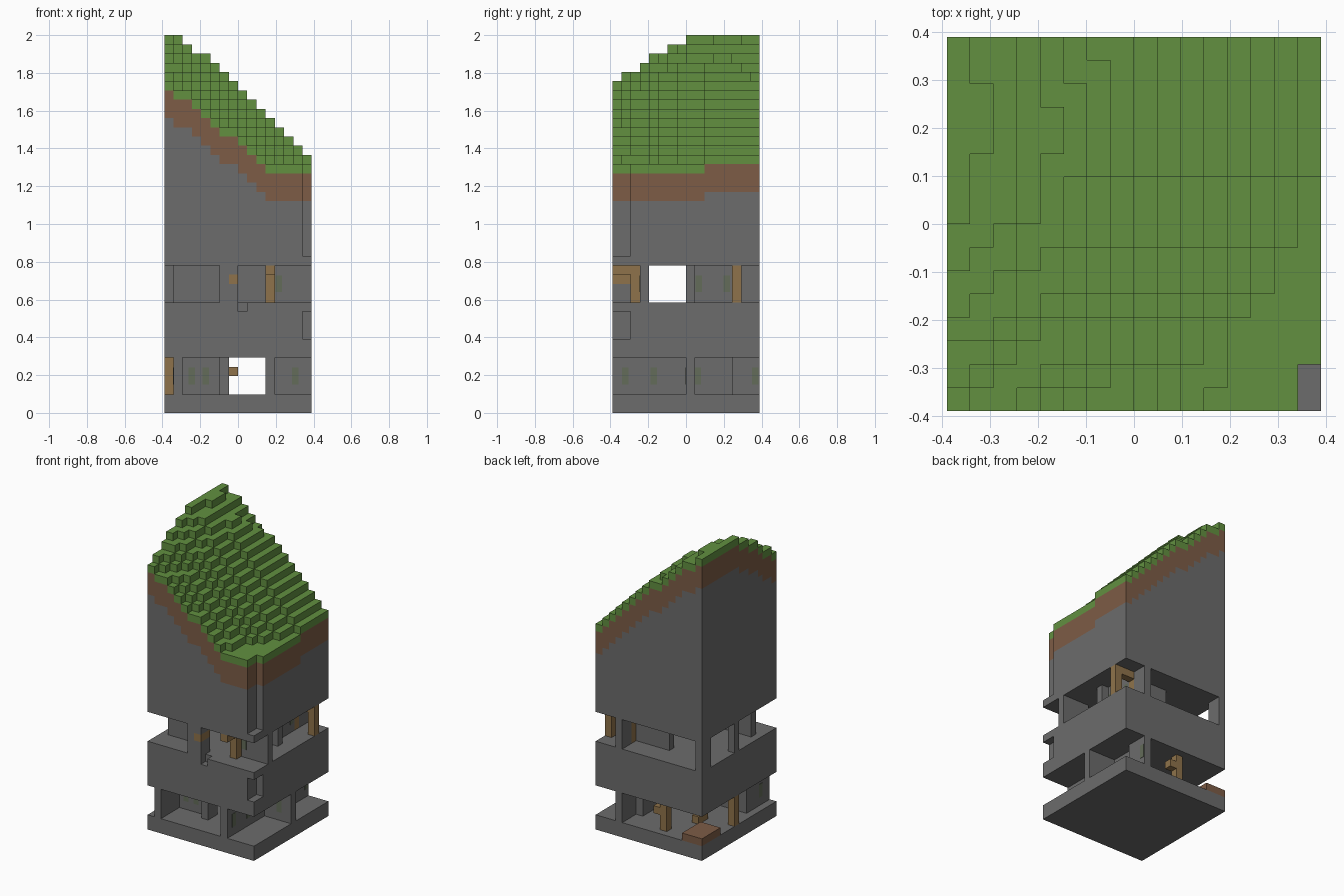
import bpy, bmesh
from mathutils import Vector

cube = bpy.data.objects.get("Cube")
if cube:
    bpy.data.objects.remove(cube)

N, TALL = 16, 41
V = 2 / TALL                      # size of one block
cells = {}                        # (i, j, k) -> part name


def material(name, rgb):
    m = bpy.data.materials.new(name)
    m.use_nodes = True
    m.diffuse_color = (*rgb, 1)
    m.node_tree.nodes["Principled BSDF"].inputs["Base Color"].default_value = (*rgb, 1)
    return m


mats = {
    "stone": material("grey stone", (0.15, 0.15, 0.15)),
    "dirt": material("brown dirt", (0.205, 0.107, 0.061)),
    "grass": material("green grass", (0.122, 0.279, 0.051)),
    "wood": material("tan wood", (0.275, 0.171, 0.069)),
    "moss": material("pale moss", (0.125, 0.15, 0.1)),
}


def fill(part, x, y, z):
    """Fill (or clear, when part is None) inclusive block ranges."""
    for i in range(x[0], x[1] + 1):
        for j in range(y[0], y[1] + 1):
            for k in range(z[0], z[1] + 1):
                if part:
                    cells[i, j, k] = part
                else:
                    cells.pop((i, j, k), None)


# Terraced hillside: each step lowers columns x0..x1 in front of row y
steps = [(11, 1, 1), (11, 4, 4), (10, 5, 15), (8, 0, 0), (8, 2, 3),
         (7, 1, 1), (7, 4, 14), (6, 0, 0), (6, 2, 3), (5, 1, 1), (5, 4, 13),
         (4, 0, 0), (4, 2, 12), (3, 0, 3), (2, 1, 2), (2, 4, 10),
         (1, 0, 1), (1, 3, 6), (1, 11, 11)]
back_dips = {1: 14, 4: 13, 5: 14, 6: 15}


def height(i, j):
    h = 41 if i < 2 else 40 if i == 2 else min(39, 43 - i)
    h -= sum(j < y and a <= i <= b for y, a, b in steps)
    return h - (j >= back_dips.get(i, N))


for i in range(N):
    for j in range(N):
        h = height(i, j)
        fill("stone", (i, i), (j, j), (0, h - 5))
        fill("dirt", (i, i), (j, j), (h - 4, h - 2))
        fill("grass", (i, i), (j, j), (h - 1, h - 1))

# Two cave storeys, corner shafts and a floor pit
LOW, UP = (2, 5), (12, 15)
for storey in (LOW, UP):
    fill(None, (0, 15), (0, 15), storey)
fill(None, (15, 15), (0, 1), (17, TALL))
fill(None, (15, 15), (0, 1), (8, 10))
fill(None, (8, 8), (0, 0), (11, 11))

# Lower storey walls
for x, y in [((11, 11), (0, 12)), ((12, 15), (8, 8)), ((12, 12), (13, 15)),
             ((1, 1), (0, 4)), ((2, 5), (4, 4)), ((6, 6), (3, 4))]:
    fill("stone", x, y, LOW)

# Upper storey walls
for x, y in [((1, 5), (3, 3)), ((12, 15), (3, 3)), ((6, 7), (0, 1)),
             ((0, 0), (14, 15)), ((0, 0), (8, 8)), ((7, 11), (12, 12)),
             ((12, 12), (8, 12)), ((13, 13), (8, 8)), ((12, 12), (14, 15))]:
    fill("stone", x, y, UP)

# Wooden posts, beams and loose blocks
for x, y, z in [((0, 0), (8, 8), LOW), ((6, 6), (14, 14), LOW),
                ((7, 7), (14, 14), (4, 4)), ((4, 4), (9, 10), (2, 2)),
                ((11, 11), (2, 2), UP), ((11, 11), (0, 1), (15, 15)),
                ((15, 15), (13, 13), UP), ((12, 12), (13, 13), UP),
                ((13, 14), (13, 13), (15, 15)), ((7, 7), (0, 1), (14, 14))]:
    fill("wood", x, y, z)

# Dirt mound on the lower floor
fill("dirt", (0, 2), (12, 15), (2, 2))


def to_world(p):
    return Vector(((p[0] - N / 2) * V, (p[1] - N / 2) * V, p[2] * V))


def finish(name, bm, mat):
    mesh = bpy.data.meshes.new(name)
    bm.to_mesh(mesh)
    bm.free()
    mesh.materials.append(mat)
    bpy.context.collection.objects.link(bpy.data.objects.new(name, mesh))


# Skin the exposed sides of every block of a part
def build(part, name):
    bm = bmesh.new()
    for cell, kind in cells.items():
        if kind != part:
            continue
        for axis in range(3):
            for side in (0, 1):
                near = list(cell)
                near[axis] += 2 * side - 1
                if tuple(near) in cells:
                    continue
                u, w = (axis + 1) % 3, (axis + 2) % 3
                ring = [(0, 0), (1, 0), (1, 1), (0, 1)]
                corners = []
                for a, b in (ring if side else ring[::-1]):
                    p = list(cell)
                    p[axis] += side
                    p[u] += a
                    p[w] += b
                    corners.append(bm.verts.new(to_world(p)))
                bm.faces.new(corners)
    bmesh.ops.remove_doubles(bm, verts=bm.verts, dist=V * 0.01)
    finish(name, bm, mats[part])


build("stone", "stone_body")
build("dirt", "dirt_layer")
build("grass", "grass_terraces")
build("wood", "wooden_supports")

# Thin moss patches on the cave walls: centre in blocks, and facing axis
patches = [((3, 4, 4), 1), ((4.5, 4, 4), 1), ((14.2, 8, 4), 1), ((12.4, 3, 14), 1),
           ((12, 1.4, 4), 0), ((12, 4.5, 4), 0), ((12, 9.3, 4), 0), ((13, 15.5, 4), 0),
           ((13, 9.4, 14), 0), ((13, 12.4, 14), 0), ((1, 2, 4), 0)]
bm = bmesh.new()
for spot, axis in patches:
    size = [V * 0.7, V * 0.7, V * 1.8]
    size[axis] = 0.004
    made = bmesh.ops.create_cube(bm, size=1)["verts"]
    bmesh.ops.scale(bm, vec=size, verts=made)
    bmesh.ops.translate(bm, vec=to_world(spot), verts=made)
finish("moss_patches", bm, mats["moss"])
